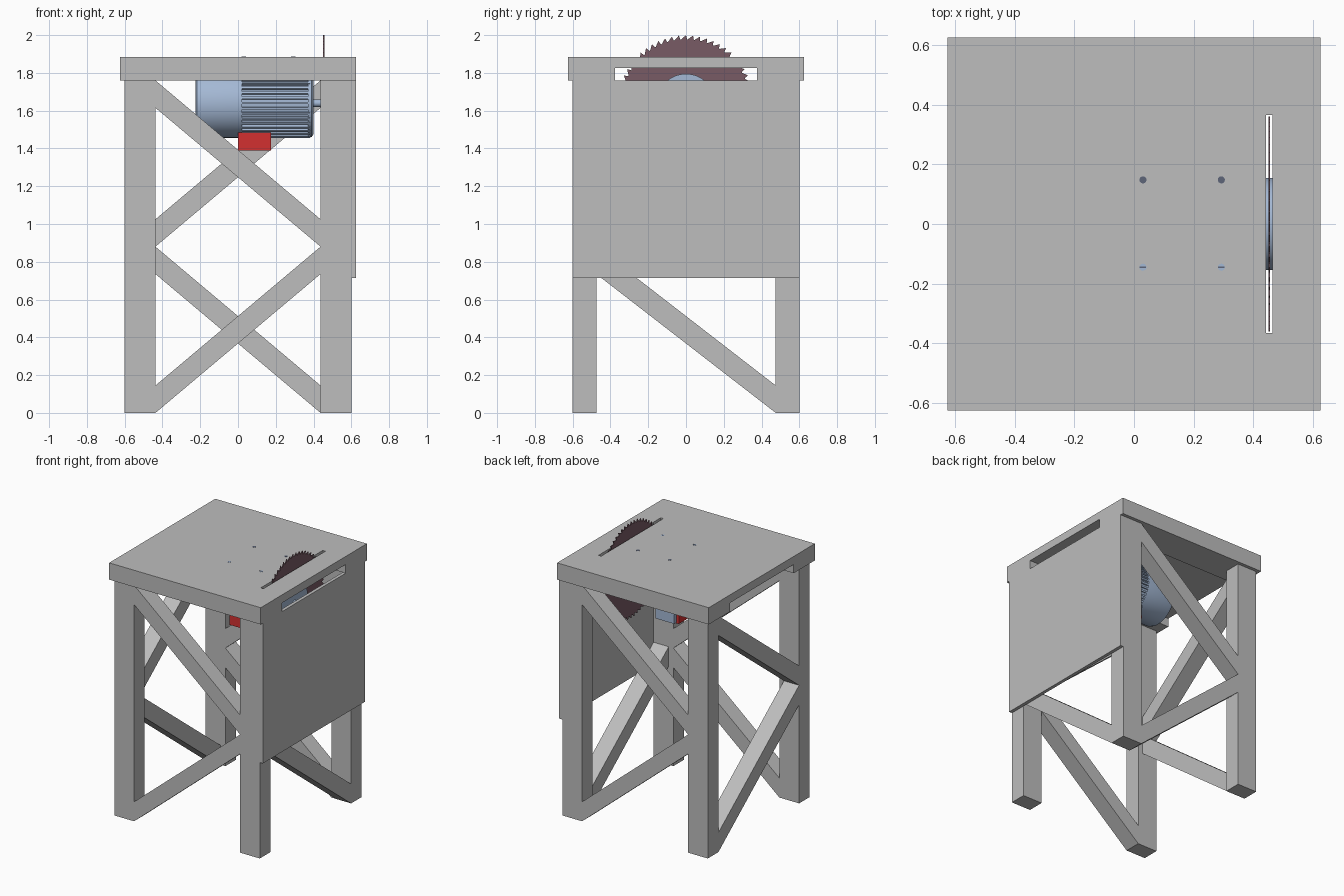
import bpy, bmesh, math
from mathutils import Matrix

if "Cube" in bpy.data.objects:
    bpy.data.objects.remove(bpy.data.objects["Cube"], do_unlink=True)


def material(name, rgb):
    m = bpy.data.materials.new(name)
    m.use_nodes = True
    m.diffuse_color = (*rgb, 1)
    m.node_tree.nodes["Principled BSDF"].inputs["Base Color"].default_value = (*rgb, 1)
    return m


GREY = material("painted grey", (0.51, 0.51, 0.51))
BLUE = material("motor blue", (0.37, 0.48, 0.66))
BLADE = material("blade maroon", (0.19, 0.105, 0.13))
RED = material("switch red", (0.65, 0.03, 0.03))
DARK = material("dark steel", (0.11, 0.13, 0.19))


def finish(name, bm, mat, smooth=False):
    bmesh.ops.recalc_face_normals(bm, faces=bm.faces)
    mesh = bpy.data.meshes.new(name)
    bm.to_mesh(mesh)
    bm.free()
    ob = bpy.data.objects.new(name, mesh)
    bpy.context.collection.objects.link(ob)
    mesh.materials.append(mat)
    if smooth:
        bpy.ops.object.select_all(action='DESELECT')
        ob.select_set(True)
        bpy.context.view_layer.objects.active = ob
        bpy.ops.object.shade_smooth_by_angle(angle=math.radians(30))
    return ob


def prism(name, points, vector, mat):
    """Extrude a flat outline along a vector."""
    bm = bmesh.new()
    face = bm.faces.new([bm.verts.new(p) for p in points])
    ext = bmesh.ops.extrude_face_region(bm, geom=[face])
    verts = [g for g in ext["geom"] if isinstance(g, bmesh.types.BMVert)]
    bmesh.ops.translate(bm, verts=verts, vec=vector)
    return finish(name, bm, mat)


def box(name, x, y, z, mat):
    pts = [(x[0], y[0], z[0]), (x[1], y[0], z[0]), (x[1], y[1], z[0]), (x[0], y[1], z[0])]
    return prism(name, pts, (0, 0, z[1] - z[0]), mat)


def lathe_x(name, profile, mat, segments=48):
    """Revolve (x, radius) points about the motor axis."""
    bm = bmesh.new()
    rings = []
    for x, r in profile:
        ring = []
        for i in range(segments):
            a = math.tau * i / segments
            ring.append(bm.verts.new((x, r * math.cos(a), AXIS + r * math.sin(a))))
        rings.append(ring)
    for a, b in zip(rings, rings[1:]):
        for i in range(segments):
            j = (i + 1) % segments
            bm.faces.new((a[i], a[j], b[j], b[i]))
    bm.faces.new(rings[0])
    bm.faces.new(rings[-1])
    return finish(name, bm, mat, True)


def cut(target, cutter):
    mod = target.modifiers.new("cut", 'BOOLEAN')
    mod.operation = 'DIFFERENCE'
    mod.solver = 'EXACT'
    mod.object = cutter
    bpy.context.view_layer.objects.active = target
    bpy.ops.object.modifier_apply(modifier=mod.name)
    bpy.data.objects.remove(cutter, do_unlink=True)


AXIS = 1.64
TOP = 1.885
UNDER = 1.76
CEILING = 1.825
OUT, IN_X, IN_Y = 0.6, 0.437, 0.475
BAND = 0.145
MID = UNDER / 2

# Table top with a wide channel below and a narrow blade slot
table = box("table_top", (-0.625, 0.625), (-0.625, 0.625), (UNDER, TOP), GREY)
cut(table, box("channel_cutter", (-0.7, 0.7), (-0.375, 0.375), (1.7, CEILING), GREY))
cut(table, box("slot_cutter", (0.443, 0.465), (-0.366, 0.366), (1.8, 1.95), GREY))

# Legs
for sx, side in ((-1, "right"), (1, "left")):
    for sy, end in ((-1, "front"), (1, "back")):
        box(f"{end}_{side}_leg", sorted((sx * IN_X, sx * OUT)),
            sorted((sy * IN_Y, sy * OUT)), (0, UNDER), GREY)

# Front and back diagonal braces, mirrored end to end
for s, end in ((-1, "front"), (1, "back")):
    a, b = s * IN_X, -s * IN_X
    y = s * OUT
    depth = (0, s * (IN_Y - OUT), 0)
    prism(f"{end}_lower_brace", [(a, y, 0), (a, y, BAND), (b, y, MID), (b, y, MID - BAND)],
          depth, GREY)
    prism(f"{end}_upper_brace", [(a, y, UNDER), (a, y, UNDER - BAND), (b, y, MID),
                                 (b, y, MID + BAND)], depth, GREY)

# Side diagonal braces
for s, side in ((-1, "right"), (1, "left")):
    x = s * OUT
    depth = (s * (IN_Y - OUT), 0, 0)
    prism(f"{side}_lower_brace", [(x, IN_Y, 0), (x, IN_Y, BAND), (x, -IN_Y, MID),
                                  (x, -IN_Y, MID - BAND)], depth, GREY)
    if s < 0:
        prism(f"{side}_upper_brace", [(x, IN_Y, UNDER), (x, IN_Y, UNDER - BAND),
                                      (x, -IN_Y, MID), (x, -IN_Y, MID + BAND)], depth, GREY)

# Side guard panel
box("guard_panel", (OUT, 0.625), (-OUT, OUT), (0.715, UNDER), GREY)

# Motor: smooth fan cover, finned body, end bell and shaft
lathe_x("fan_cover", [(-0.225, 0.165), (-0.218, 0.178), (-0.2, 0.184), (0.02, 0.184)], BLUE)
lathe_x("motor_core", [(0.02, 0.168), (0.38, 0.168)], BLUE)
lathe_x("end_bell", [(0.37, 0.182), (0.39, 0.18), (0.4, 0.165)], BLUE)
lathe_x("motor_shaft", [(0.39, 0.02), (0.475, 0.02)], BLUE, 24)

bm = bmesh.new()
FINS = 40
for i in range(FINS):
    turn = Matrix.Translation((0.2, 0, AXIS)) @ Matrix.Rotation(math.tau * i / FINS, 4, 'X')
    shape = Matrix.Translation((0, 0, 0.172)) @ Matrix.Diagonal((0.36, 0.012, 0.024, 1))
    bmesh.ops.create_cube(bm, size=1, matrix=turn @ shape)
finish("cooling_fins", bm, BLUE)

# Motor feet
for s, end in ((-1, "front"), (1, "back")):
    box(f"{end}_motor_foot", (0.0, 0.325), sorted((s * 0.1, s * 0.175)), (1.765, CEILING), BLUE)

# Switch box under the motor
box("switch_box", (0.0, 0.175), (-0.1, 0.085), (1.39, 1.485), RED)
box("switch_box_back", (0.02, 0.175), (0.085, 0.11), (1.395, 1.48), BLUE)

# Saw blade with raked teeth and clamping flange
TEETH = 60
outline = []
for i in range(TEETH):
    for step, r in ((0, 0.36), (0.15, 0.338), (0.3, 0.338)):
        a = math.tau * (i + step) / TEETH
        outline.append((0.451, r * math.sin(a), AXIS + r * math.cos(a)))
prism("saw_blade", outline, (0.006, 0, 0), BLADE)
lathe_x("blade_flange", [(0.443, 0.155), (0.465, 0.155)], BLUE, 48)

# Table bolts; the front pair have screw slots
for x in (0.03, 0.293):
    for y in (-0.145, 0.148):
        front = y < 0
        bm = bmesh.new()
        bmesh.ops.create_cone(bm, cap_ends=True, segments=16, radius1=0.012, radius2=0.012,
                              depth=0.07, matrix=Matrix.Translation((x, y, TOP - 0.034)))
        finish("front_bolt" if front else "back_bolt", bm, BLUE if front else DARK)
        if front:
            box("bolt_slot", (x - 0.011, x + 0.011), (y - 0.002, y + 0.002),
                (TOP, TOP + 0.002), DARK)
